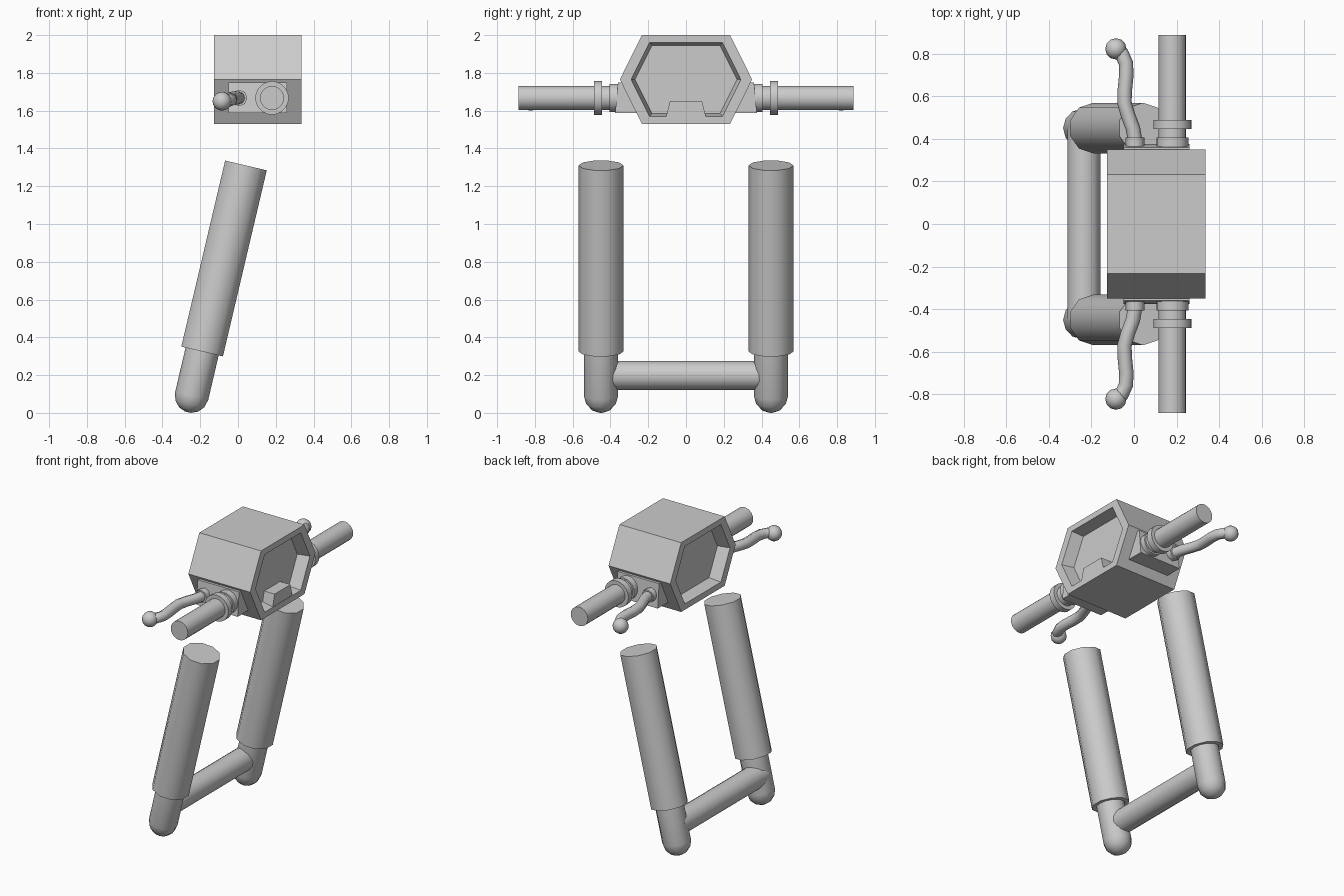
import bpy, bmesh, math
from mathutils import Vector

if "Cube" in bpy.data.objects:
    bpy.data.objects.remove(bpy.data.objects["Cube"])

grey = bpy.data.materials.new("plain grey")
grey.diffuse_color = (0.6, 0.6, 0.6, 1)
grey.use_nodes = True
grey.node_tree.nodes["Principled BSDF"].inputs["Base Color"].default_value = grey.diffuse_color


def finish(bm, name, smooth=None):
    bmesh.ops.recalc_face_normals(bm, faces=bm.faces)
    me = bpy.data.meshes.new(name)
    bm.to_mesh(me)
    bm.free()
    me.materials.append(grey)
    ob = bpy.data.objects.new(name, me)
    bpy.context.collection.objects.link(ob)
    if smooth:
        bpy.ops.object.select_all(action='DESELECT')
        ob.select_set(True)
        bpy.context.view_layer.objects.active = ob
        bpy.ops.object.shade_smooth_by_angle(angle=math.radians(smooth))
    return ob


def loft(name, rings, caps=True, smooth=50):
    """Skin a list of equally sized point rings."""
    bm = bmesh.new()
    vs = [[bm.verts.new(p) for p in r] for r in rings]
    n = len(rings[0])
    for a, b in zip(vs, vs[1:]):
        for i in range(n):
            bm.faces.new((a[i], a[(i + 1) % n], b[(i + 1) % n], b[i]))
    if caps:
        bm.faces.new(vs[0])
        bm.faces.new(vs[-1])
    return finish(bm, name, smooth)


def ring(c, axis, r, n, side):
    """Circle of n points around axis, first point towards side."""
    axis = Vector(axis).normalized()
    u = Vector(side)
    u = (u - axis * u.dot(axis)).normalized()
    v = axis.cross(u)
    return [Vector(c) + r * (math.cos(2 * math.pi * i / n) * u + math.sin(2 * math.pi * i / n) * v)
            for i in range(n)]


def tube(name, a, b, r, n=24, side=(0, 0, 1), caps=True):
    d = Vector(b) - Vector(a)
    return loft(name, [ring(a, d, r, n, side), ring(b, d, r, n, side)], caps)


# Hexagonal housing with tapered recesses at both ends
def hexagon(x, k):
    pts = [(-.233, 0), (.233, 0), (.35, .235), (.233, .47), (-.233, .47), (-.35, .235)]
    return [(x, y * k, 1.765 + (z - .235) * k) for y, z in pts]

X0, X1, DEPTH = -.127, .336, .08
loft("housing", [hexagon(X0 + DEPTH, .77), hexagon(X0, .83), hexagon(X0, 1),
                 hexagon(X1, 1), hexagon(X1, .83), hexagon(X1 - DEPTH, .77)], smooth=None)

# Notch block at the bottom of the front recess
notch = [(-.105, 1.57), (.105, 1.57), (.085, 1.65), (-.085, 1.65)]
loft("notch_block", [[(x, y, z) for y, z in notch] for x in (X1 - DEPTH - .01, X1 - .002)], smooth=None)

# Open collar under the housing
tube("neck_collar", (.13, 0, 1.44), (.13, 0, 1.531), .207, 32, caps=False)

for s, tag in ((1, "left"), (-1, "right")):
    # Mounting plate on the lower slanted side
    plate = [(.24, 1.587), (.375, 1.587), (.36, 1.75), (.3, 1.75)]
    loft(tag + "_mount_plate", [[(x, s * y, z) for y, z in plate] for x in (-.05, .26)], smooth=None)

    # Handle grip with collar and flange
    hx, hz = .18, 1.667
    for name, y0, y1, r in (("grip", .35, .886, .064), ("grip_collar", .35, .405, .075),
                            ("grip_flange", .445, .487, .089)):
        tube(f"{tag}_{name}", (hx, s * y0, hz), (hx, s * y1, hz), r, 20)

    # Curved lever with ball end
    tube(tag + "_lever_collar", (.005, s * .35, hz), (.005, s * .405, hz), .044, 8)
    path = [(.005, .39, hz), (-.005, .45, hz), (-.028, .51, hz), (-.045, .57, 1.665),
            (-.043, .63, 1.662), (-.036, .70, 1.66), (-.038, .755, 1.657),
            (-.058, .80, 1.654), (-.085, .822, 1.65)]
    pts = [Vector((x, s * y, z)) for x, y, z in path]
    rings = []
    for i, p in enumerate(pts):
        d = pts[min(i + 1, len(pts) - 1)] - pts[max(i - 1, 0)]
        rings.append(ring(p, d, .034, 8, (0, 0, 1)))
    loft(tag + "_lever", rings)
    bm = bmesh.new()
    bmesh.ops.create_uvsphere(bm, u_segments=12, v_segments=8, radius=.05)
    bmesh.ops.translate(bm, verts=bm.verts, vec=pts[-1])
    finish(bm, tag + "_lever_ball", 60)

    # Raked fork: thick upper tube, thin lower tube with rounded foot
    top, mid, foot = (Vector((x, s * .45, z)) for x, z in ((.042, 1.31), (-.19, .325), (-.245, .09)))
    tube(tag + "_fork_upper", mid, top, .119, 10, (0, 1, 0))
    axis = (top - foot).normalized()
    rings = [ring(foot - axis * .09 * math.sin(a), axis, .09 * math.cos(a), 12, (0, 1, 0))
             for a in (math.radians(t) for t in (80, 55, 28, 0))]
    rings.append(ring(mid + axis * .05, axis, .09, 12, (0, 1, 0)))
    loft(tag + "_fork_lower", rings, smooth=60)

# Cross bar joining the fork feet
tube("cross_bar", (-.235, -.45, .198), (-.235, .45, .198), .077, 16)
